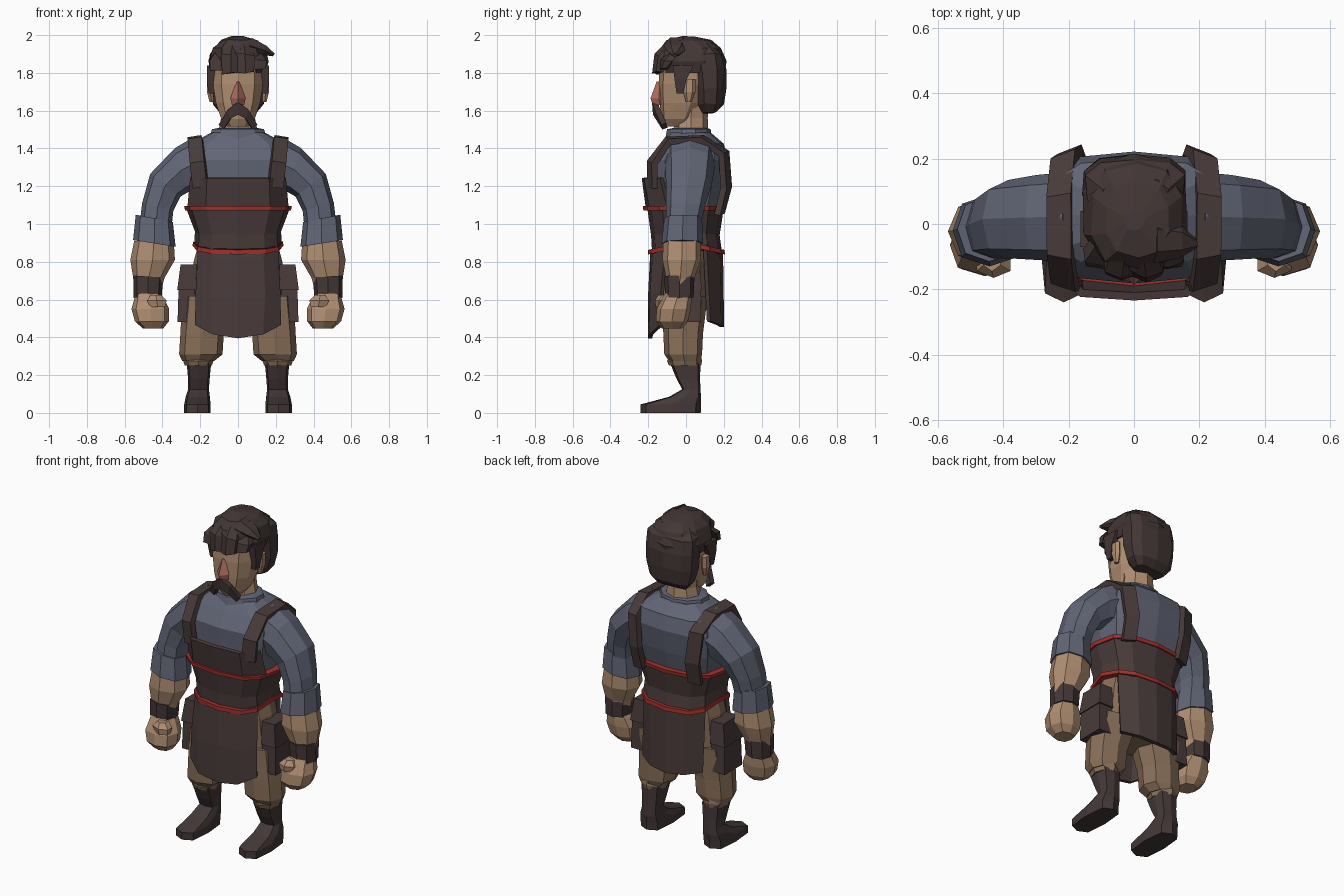
import bpy, bmesh, math, random
random.seed(4)


def material(name, rgb):
    m = bpy.data.materials.new(name)
    m.diffuse_color = (*rgb, 1)
    return m


SKIN = material("skin", (0.43, 0.27, 0.165))
NOSE = material("nose_pink", (0.47, 0.165, 0.125))
HAIR = material("hair_brown", (0.056, 0.038, 0.036))
SHIRT = material("shirt_blue_grey", (0.12, 0.132, 0.18))
APRON = material("apron_brown", (0.066, 0.044, 0.042))
RED = material("red_trim", (0.36, 0.03, 0.023))
TROUSER = material("trouser_tan", (0.25, 0.16, 0.1))
BOOT = material("boot_brown", (0.058, 0.04, 0.039))


def finish(name, bm, mat, mirror):
    bmesh.ops.recalc_face_normals(bm, faces=bm.faces)
    me = bpy.data.meshes.new(name)
    bm.to_mesh(me)
    bm.free()
    me.materials.append(mat)
    ob = bpy.data.objects.new(name, me)
    bpy.context.collection.objects.link(ob)
    if mirror:
        ob.modifiers.new("mirror", 'MIRROR').use_clip = False
    return ob


def loft(name, rings, mat, n=8, p=1.0, mirror=False, jitter=0.0):
    """Skin rings (x, rx, y_front, y_back, z, tilt_degrees, dip); p below 1 squares them."""
    bm = bmesh.new()
    phase = math.pi / 4 if p == 0 else -math.pi / 2
    loops = []
    for ring in rings:
        x, rx, y0, y1, z, tilt, dip = (tuple(ring) + (0, 0))[:7]
        t, loop = math.radians(tilt), []
        for i in range(n):
            a = phase + 2 * math.pi * i / n
            c, s = round(math.cos(a), 6), round(math.sin(a), 6)
            c = math.copysign(abs(c) ** p, c)
            s = math.copysign(abs(s) ** p, s)
            j = [random.uniform(-jitter, jitter) for _ in range(3)]
            loop.append(bm.verts.new((x + rx * c * math.cos(t) + j[0],
                                      (y0 + y1) / 2 + (y1 - y0) / 2 * s + j[1],
                                      z + rx * c * math.sin(t) - dip * abs(s) + j[2])))
        loops.append(loop)
    for a, b in zip(loops, loops[1:]):
        for i in range(n):
            k = (i + 1) % n
            bm.faces.new((a[i], a[k], b[k], b[i]))
    bm.faces.new(loops[0])
    bm.faces.new(loops[-1])
    return finish(name, bm, mat, mirror)


def panel(name, rows, mat, thick, centred=True):
    """Thick sheet from rows of points; centred sheets join their mirror half at x = 0."""
    bm = bmesh.new()
    grid = [[bm.verts.new(q) for q in row] for row in rows]
    for a, b in zip(grid, grid[1:]):
        for i in range(len(a) - 1):
            bm.faces.new((a[i], a[i + 1], b[i + 1], b[i]))
    ob = finish(name, bm, mat, True)
    if centred:
        ob.modifiers["mirror"].use_clip = True
    mod = ob.modifiers.new("thickness", 'SOLIDIFY')
    mod.thickness, mod.offset = thick, 0
    return ob


# Boots and trousers
loft("boot", [(.215, .07, -.24, .078, 0), (.215, .07, -.24, .08, .045), (.213, .064, -.09, .08, .085),
              (.209, .055, -.02, .076, .125), (.207, .057, -.05, .075, .18), (.207, .065, -.085, .076, .265)],
     BOOT, p=.55, mirror=True)
loft("trouser_cuff", [(.21, .072, -.09, .08, .25), (.21, .08, -.1, .085, .275), (.21, .07, -.09, .08, .3)],
     TROUSER, mirror=True)
loft("trouser_leg", [(.21, .085, -.09, .075, .275), (.197, .115, -.115, .085, .31), (.19, .115, -.12, .09, .42),
                     (.15, .145, -.13, .115, .62)], TROUSER, p=.85, mirror=True)
loft("trouser_hips", [(0, .2, -.11, .1, .53), (0, .25, -.14, .13, .62), (0, .235, -.15, .14, .8),
                      (0, .2, -.14, .13, .93)], TROUSER, n=12, p=.8)

# Shirt body and collar
loft("shirt_body", [(0, .235, -.165, .165, 1.06), (0, .265, -.175, .2, 1.2), (0, .275, -.182, .222, 1.34),
                    (0, .25, -.13, .2, 1.425), (0, .14, -.085, .13, 1.485)], SHIRT, n=12, p=.62)
loft("shirt_collar", [(0, .16, -.11, .14, 1.45), (0, .145, -.1, .13, 1.502), (0, .115, -.075, .115, 1.507)],
     SHIRT, n=10)

# Sleeves, forearms, wristbands and fists
loft("sleeve", [(.2, .135, -.115, .16, 1.335, 82), (.3, .122, -.11, .15, 1.285, 74),
                (.385, .1, -.105, .135, 1.205, 37), (.425, .085, -.105, .1, 1.09, 14),
                (.435, .085, -.105, .08, 1.0, 10)], SHIRT, p=.8, mirror=True)
loft("sleeve_cuff", [(.443, .1, -.115, .085, 1.03, 11), (.443, .114, -.13, .09, .897, 9)],
     SHIRT, p=.85, mirror=True)
loft("forearm", [(.445, .105, -.12, .08, .91), (.452, .118, -.125, .08, .81), (.472, .083, -.105, .045, .715),
                 (.48, .068, -.1, .03, .63)], SKIN, p=.9, mirror=True)
loft("wristband", [(.478, .074, -.11, .04, .612, -2), (.475, .079, -.115, .045, .722, 4)],
     BOOT, p=.8, mirror=True)
loft("fist", [(.48, .06, -.1, .03, .65), (.47, .08, -.13, .03, .6), (.464, .1, -.155, .025, .55),
              (.456, .09, -.16, .01, .485), (.45, .055, -.13, -.02, .448)], SKIN, p=.8, mirror=True)
loft("thumb", [(.435, .03, -.145, -.07, .625), (.43, .06, -.165, -.08, .595), (.425, .045, -.16, -.09, .56)],
     SKIN, n=6, mirror=True)

# Apron wrap, bib, skirts and red trim
loft("apron_wrap", [(0, .232, -.18, .19, .9, 0, .045), (0, .228, -.185, .178, .96, 0, .02),
                    (0, .275, -.205, .2, 1.085)], APRON, n=12, p=.72)
loft("red_trim_upper", [(0, .28, -.226, .206, 1.072), (0, .285, -.228, .209, 1.094)], RED, n=12, p=.72)
loft("red_trim_lower", [(0, .24, -.2, .206, .884, 0, .045), (0, .239, -.2, .204, .908, 0, .045)],
     RED, n=12, p=.72)
panel("apron_bib", [[(0, -.222, 1.245), (.16, -.212, 1.245), (.245, -.13, 1.245)],
                    [(0, -.2, 1.08), (.165, -.182, 1.08), (.26, -.09, 1.08)]], APRON, .025)
panel("front_skirt", [[(0, -.178, .86), (.13, -.165, .865), (.205, -.1, .89)],
                      [(0, -.19, .62), (.14, -.18, .62), (.218, -.125, .64)],
                      [(0, -.19, .395), (.13, -.185, .415), (.222, -.13, .465)]], APRON, .022)
panel("back_skirt", [[(0, .184, .86), (.12, .168, .865), (.205, .1, .89)],
                     [(0, .19, .455), (.11, .175, .465), (.2, .12, .485)]], APRON, .024)
strap = [(-.188, 1.2, .16), (-.192, 1.33, .175), (-.1, 1.448, .188), (.09, 1.455, .19), (.215, 1.38, .175),
         (.228, 1.2, .155), (.19, 1.06, .15)]
panel("apron_strap", [[(x, y, z), (x + .075, y * .87, z - .012)] for y, z, x in strap], APRON, .034, False)

# Side pouches
loft("pouch", [(.268, .052, -.09, .08, .48), (.272, .042, -.085, .075, .68), (.262, .032, -.07, .06, .76)],
     APRON, n=4, p=0, mirror=True)
loft("pouch_flap", [(.272, .05, -.095, .085, .65), (.262, .042, -.08, .07, .785)], APRON, n=4, p=0, mirror=True)

# Head, neck, ears, nose and moustache
loft("neck", [(0, .11, -.07, .12, 1.46), (0, .09, -.06, .115, 1.56), (0, .1, -.06, .12, 1.7)], SKIN)
loft("head", [(0, .06, -.11, .01, 1.515), (0, .092, -.13, .05, 1.555), (0, .122, -.14, .1, 1.64),
              (0, .138, -.145, .14, 1.74), (0, .14, -.14, .16, 1.84), (0, .11, -.11, .13, 1.92)],
     SKIN, n=10, p=.85)
loft("ear", [(.14, .012, .0, .03, 1.645), (.147, .02, -.015, .05, 1.7), (.147, .018, -.01, .05, 1.765)],
     SKIN, n=6, mirror=True)
loft("nose", [(0, .008, -.155, -.12, 1.755), (0, .04, -.188, -.1, 1.665), (0, .034, -.175, -.1, 1.63)], NOSE, n=4)
panel("moustache", [[(0, -.165, 1.645), (.052, -.152, 1.608), (.098, -.118, 1.53)],
                    [(0, -.16, 1.58), (.038, -.147, 1.56), (.072, -.112, 1.505)]], HAIR, .03)

# Hair: cap, back mass, sideburns, swept fringe and a loose tuft
loft("hair_cap", [(0, .152, -.13, .2, 1.8), (.004, .163, -.15, .214, 1.86), (.008, .142, -.14, .19, 1.93),
                  (.008, .1, -.1, .13, 1.973), (0, .03, -.02, .04, 1.992)], HAIR, n=10, p=.85, jitter=.006)
loft("hair_back", [(0, .1, .08, .165, 1.59), (0, .14, .05, .205, 1.635), (0, .16, .04, .212, 1.72),
                   (.002, .163, .03, .214, 1.82), (.004, .155, .02, .2, 1.9), (.005, .1, .0, .15, 1.955)],
     HAIR, n=10, p=.75, jitter=.005)
loft("sideburn", [(.138, .018, -.05, -.015, 1.69), (.142, .022, -.06, .0, 1.76), (.142, .022, -.07, .04, 1.84)],
     HAIR, n=4, p=0, mirror=True)
for x, back, top, low in ((-.1, .04, 1.915, 1.815), (-.04, 0, 1.955, 1.8), (.04, .0, 1.96, 1.8), (.1, .035, 1.93, 1.82)):
    loft("fringe_lock", [(x * .7, .045, -.11 + back, .0, top, -12), (x, .06, -.165 + back, -.06, top - .06, -10),
                         (x, .052, -.176 + back, -.09, low, 6)], HAIR, n=6, p=.75, jitter=.004)
loft("side_tuft", [(.06, .05, -.12, .02, 1.945, 75), (.14, .03, -.105, .0, 1.92, 70),
                   (.19, .01, -.075, -.045, 1.895, 60)], HAIR, n=6)
